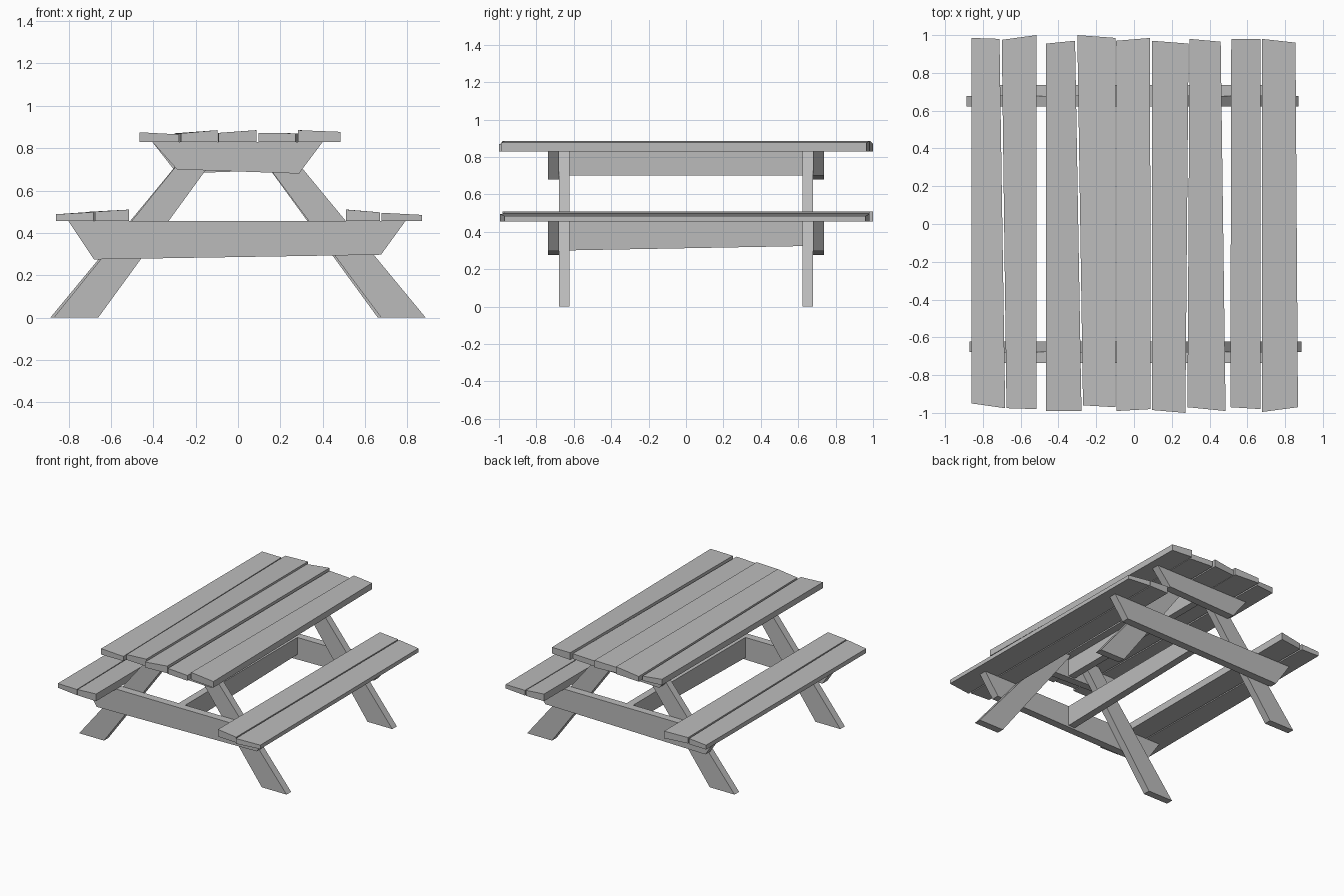
import bpy
import bmesh

cube = bpy.data.objects.get("Cube")
if cube:
    bpy.data.objects.remove(cube, do_unlink=True)

# One weathered wood colour for everything
wood = bpy.data.materials.new("grey_wood")
wood.use_nodes = True
colour = (0.5, 0.5, 0.5, 1)
wood.diffuse_color = colour
wood.node_tree.nodes["Principled BSDF"].inputs["Base Color"].default_value = colour


def make_block(name, first_face, second_face):
    """Solid joining two four-cornered faces with matching corner order."""
    bm = bmesh.new()
    a = [bm.verts.new(p) for p in first_face]
    b = [bm.verts.new(p) for p in second_face]
    bm.faces.new(a)
    bm.faces.new(b)
    for i in range(len(a)):
        j = (i + 1) % len(a)
        bm.faces.new((a[i], a[j], b[j], b[i]))
    bmesh.ops.recalc_face_normals(bm, faces=bm.faces)
    mesh = bpy.data.meshes.new(name)
    bm.to_mesh(mesh)
    bm.free()
    mesh.materials.append(wood)
    obj = bpy.data.objects.new(name, mesh)
    bpy.context.collection.objects.link(obj)
    return obj


def make_plank(name, bottom, front, back, tops):
    """Long crooked board; front and back are (left x, right x, left y, right y)."""
    fl, fr, fly, fry = front
    bl, br, bly, bry = back
    corners = [(fl, fly), (fr, fry), (br, bry), (bl, bly)]
    heights = [tops[0], tops[1], tops[1], tops[0]]
    lower = [(x, y, bottom) for x, y in corners]
    upper = [(x, y, z) for (x, y), z in zip(corners, heights)]
    return make_block(name, lower, upper)


def make_frame_piece(name, profile, near, far):
    """Board cut to a side profile in x and z, given thickness along y."""
    return make_block(name,
                      [(x, near, z) for x, z in profile],
                      [(x, far, z) for x, z in profile])


# Table top: five uneven planks
table_bottom = 0.83
table_planks = [
    ((-.465, -.278, -.99, -.99), (-.465, -.312, .955, .97), (.875, .865)),
    ((-.27, -.097, -.96, -.97), (-.3, -.097, 1, .985), (.87, .885)),
    ((-.092, .088, -.99, -.98), (-.094, .085, .97, .985), (.872, .885)),
    ((.096, .272, -.985, -1), (.096, .289, .97, .955), (.872, .87)),
    ((.283, .485, -.97, -.99), (.294, .459, .98, .965), (.885, .877)),
]
for number, plank in enumerate(table_planks):
    make_plank(f"table_plank_{number}", table_bottom, *plank)

# Benches: two planks on each side
bench_bottom = 0.455
bench_planks = {
    "right_bench_outer": ((-.86, -.682, -.95, -.975), (-.86, -.712, .985, .98), (.488, .498)),
    "right_bench_inner": ((-.675, -.515, -.975, -.98), (-.7, -.515, .975, 1), (.5, .51)),
    "left_bench_inner": ((.51, .67, -.97, -.98), (.515, .67, .98, .98), (.51, .497)),
    "left_bench_outer": ((.678, .868, -.995, -.97), (.677, .855, .98, .96), (.495, .485)),
}
for name, plank in bench_planks.items():
    make_plank(name, bench_bottom, *plank)

# End frames: splayed legs with beams bolted to their outer faces
leg_inner, leg_outer, beam_outer = 0.623, 0.678, 0.737
for end, side, tilt in (("front", -1, 1), ("back", 1, -1)):
    near, far, outside = side * leg_inner, side * leg_outer, side * beam_outer

    for hand, mirror in (("left", 1), ("right", -1)):
        nudge = 0.008 * tilt * mirror
        leg = [(.878 + nudge, 0), (.668 + nudge, 0),
               (.055, table_bottom), (.2, table_bottom)]
        make_frame_piece(f"{end}_{hand}_leg",
                         [(x * mirror, z) for x, z in leg], near, far)

    upper = [(-.405, table_bottom), (.4, table_bottom),
             (.288, .69 - .01 * tilt), (-.288, .69 + .01 * tilt)]
    make_frame_piece(f"{end}_table_beam", upper, far, outside)

    lower = [(-.8, bench_bottom), (.79, bench_bottom),
             (.675, .297), (-.68, .275)]
    make_frame_piece(f"{end}_bench_beam", lower, far, outside)

# Lengthwise stretchers along the centre line
half = 0.028


def make_stretcher(name, top, front_bottom, back_bottom):
    side = [(-leg_outer, front_bottom), (leg_outer, back_bottom),
            (leg_outer, top), (-leg_outer, top)]
    return make_block(name,
                      [(-half, y, z) for y, z in side],
                      [(half, y, z) for y, z in side])


make_stretcher("upper_stretcher", table_bottom, .7, .7)
make_stretcher("lower_stretcher", bench_bottom, .3, .325)
